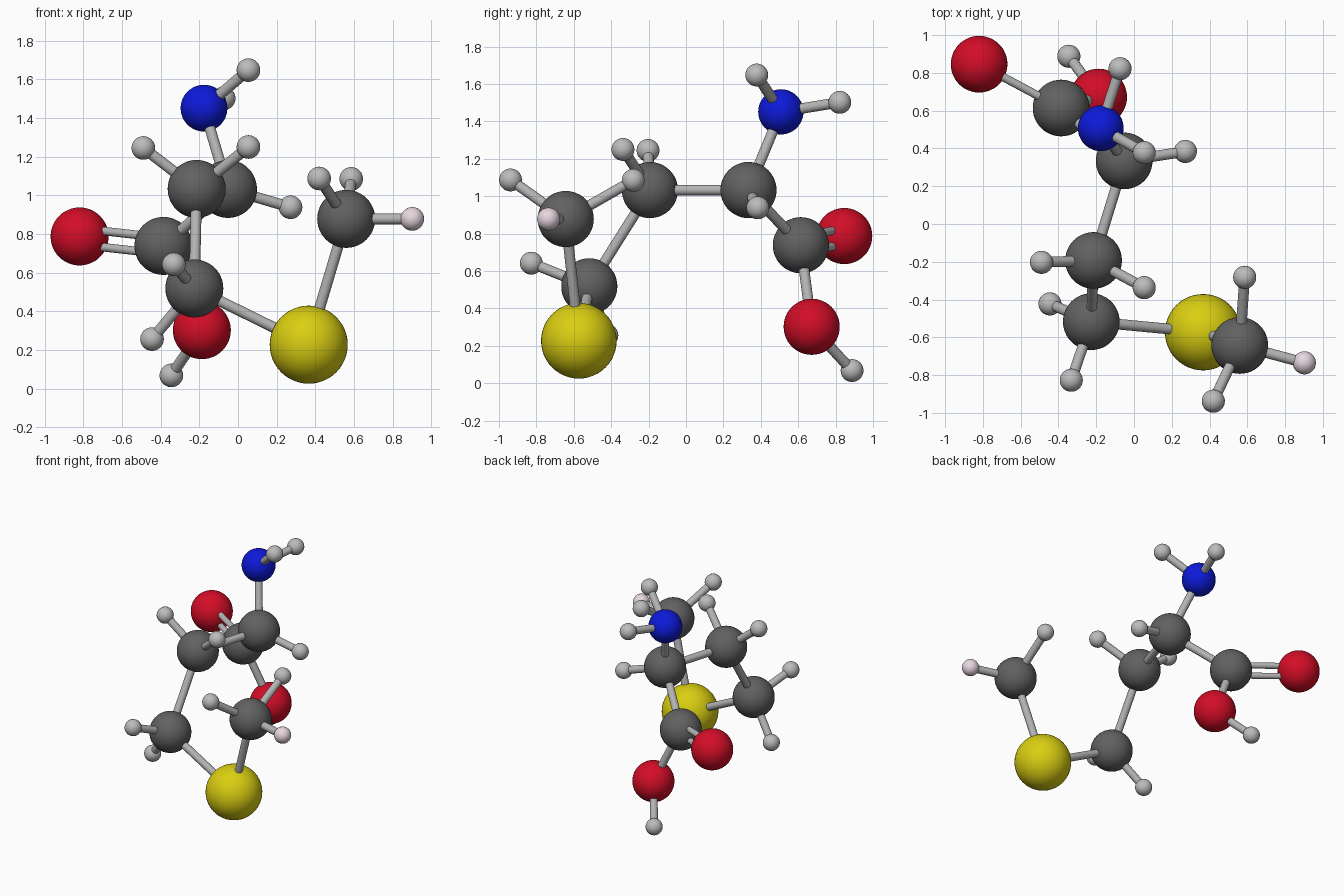
import bpy
from mathutils import Vector

if "Cube" in bpy.data.objects:
    bpy.data.objects.remove(bpy.data.objects["Cube"])


def material(name, rgb):
    m = bpy.data.materials.new(name)
    m.diffuse_color = (*rgb, 1)
    m.use_nodes = True
    m.node_tree.nodes["Principled BSDF"].inputs["Base Color"].default_value = m.diffuse_color
    return m


# element: (radius, material)
KINDS = {
    "carbon": (0.15, material("dark_grey", (0.12, 0.12, 0.12))),
    "hydrogen": (0.061, material("light_grey", (0.5, 0.5, 0.5))),
    "marked_hydrogen": (0.061, material("pale_pink", (0.8, 0.68, 0.74))),
    "oxygen": (0.15, material("red", (0.65, 0.004, 0.02))),
    "nitrogen": (0.121, material("blue", (0.004, 0.01, 0.7))),
    "sulfur": (0.202, material("yellow", (0.7, 0.62, 0.006))),
}
STICK = material("stick_grey", (0.45, 0.45, 0.45))

# heavy atoms
ATOMS = {
    "S": ("sulfur", (0.366, -0.573, 0.227)),
    "CE": ("carbon", (0.56, -0.643, 0.878)),
    "CG": ("carbon", (-0.226, -0.517, 0.518)),
    "CB": ("carbon", (-0.214, -0.193, 1.033)),
    "CA": ("carbon", (-0.052, 0.334, 1.033)),
    "C": ("carbon", (-0.386, 0.614, 0.738)),
    "N": ("nitrogen", (-0.176, 0.507, 1.451)),
    "O": ("oxygen", (-0.82, 0.846, 0.787)),
    "OH": ("oxygen", (-0.187, 0.672, 0.302)),
}

# hydrogens: (parent atom, position)
HYDROGENS = [
    ("CE", (0.42, -0.938, 1.087)), ("CE", (0.586, -0.282, 1.085)),
    ("CG", (-0.332, -0.827, 0.642)), ("CG", (-0.445, -0.423, 0.256)),
    ("CB", (-0.49, -0.203, 1.245)), ("CB", (0.054, -0.337, 1.25)),
    ("CA", (0.272, 0.384, 0.938)), ("N", (0.054, 0.378, 1.648)),
    ("N", (-0.074, 0.822, 1.502)), ("OH", (-0.345, 0.888, 0.068)),
]
MARKED = ("CE", (0.902, -0.735, 0.878))
SINGLE_BONDS = [("S", "CE"), ("S", "CG"), ("CG", "CB"), ("CB", "CA"),
                ("CA", "C"), ("CA", "N"), ("C", "OH")]


def finish(name, mat):
    ob = bpy.context.object
    ob.name = name
    ob.data.materials.append(mat)
    bpy.ops.object.shade_smooth_by_angle()


def ball(kind, pos, name):
    r, mat = KINDS[kind]
    bpy.ops.mesh.primitive_uv_sphere_add(segments=48, ring_count=24, radius=r, location=pos)
    finish(name, mat)


def stick(a, b, name, r=0.028, shift=Vector()):
    a, b = Vector(a) + shift, Vector(b) + shift
    d = b - a
    bpy.ops.mesh.primitive_cylinder_add(vertices=32, radius=r, depth=d.length, location=(a + b) / 2)
    bpy.context.object.rotation_euler = d.to_track_quat('Z', 'Y').to_euler()
    finish(name, STICK)


# balls
for key, (kind, pos) in ATOMS.items():
    ball(kind, pos, f"{kind}_ball_{key}")

# hydrogens with their sticks
for i, (parent, pos) in enumerate(HYDROGENS):
    ball("hydrogen", pos, f"hydrogen_ball_{i}")
    stick(ATOMS[parent][1], pos, f"hydrogen_stick_{i}")
ball("marked_hydrogen", MARKED[1], "marked_hydrogen_ball")
stick(ATOMS[MARKED[0]][1], MARKED[1], "marked_hydrogen_stick")

# single bonds
for a, b in SINGLE_BONDS:
    stick(ATOMS[a][1], ATOMS[b][1], f"bond_stick_{a}_{b}")

# double bond as two thinner sticks
for side in (1, -1):
    stick(ATOMS["C"][1], ATOMS["O"][1], "double_bond_stick", 0.022,
          Vector((0.0, 0.0, 0.042 * side)))
